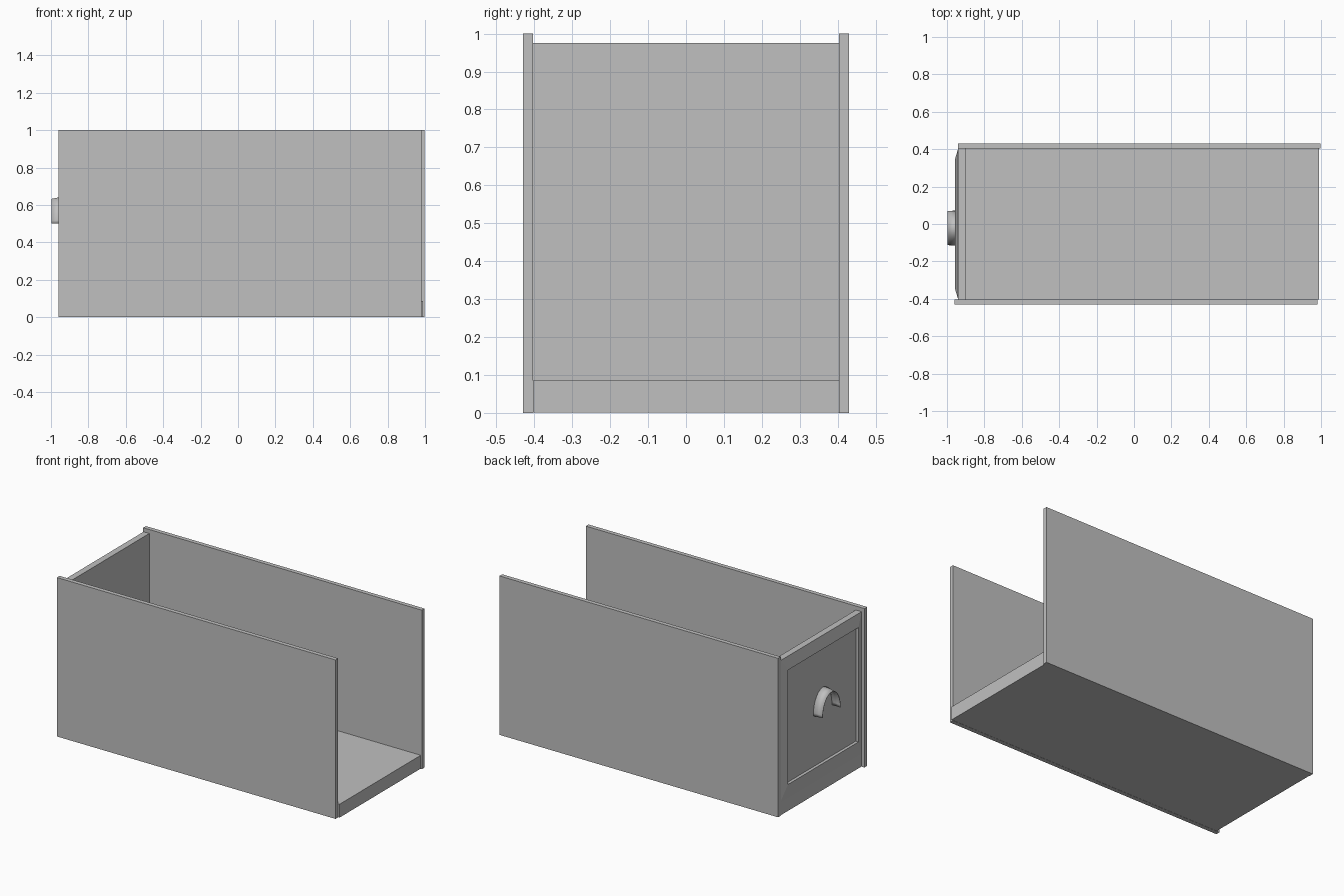
import bpy
import bmesh
import math

if "Cube" in bpy.data.objects:
    bpy.data.objects.remove(bpy.data.objects["Cube"], do_unlink=True)

grey = bpy.data.materials.new("plain_grey")
grey.use_nodes = True
colour = (0.53, 0.53, 0.53, 1)
grey.diffuse_color = colour
grey.node_tree.nodes["Principled BSDF"].inputs["Base Color"].default_value = colour


def finish(name, bm):
    bmesh.ops.recalc_face_normals(bm, faces=bm.faces)
    mesh = bpy.data.meshes.new(name)
    bm.to_mesh(mesh)
    bm.free()
    mesh.materials.append(grey)
    obj = bpy.data.objects.new(name, mesh)
    bpy.context.collection.objects.link(obj)
    return obj


def box(name, x, y, z):
    bm = bmesh.new()
    bmesh.ops.create_cube(bm, size=1)
    for v in bm.verts:
        v.co = [lo + (c + 0.5) * (hi - lo) for c, (lo, hi) in zip(v.co, (x, y, z))]
    return finish(name, bm)


# Side boards, slightly staggered along the length
box("left_side_board", (-0.942, 0.998), (0.403, 0.43), (0, 1))
box("right_side_board", (-0.96, 0.98), (-0.43, -0.403), (0, 1))

# Floor
box("floor_board", (-0.94, 0.99), (-0.403, 0.403), (0.001, 0.085))

# End panel: sloped border rising to a lip, then a sunken field
OUTER = (0.403, 0.085, 0.975)
INNER = (0.35, 0.18, 0.90)
bm = bmesh.new()
rings = []
for x, (w, low, high) in ((-0.90, OUTER), (-0.94, OUTER), (-0.956, INNER), (-0.937, INNER)):
    corners = ((-w, low), (w, low), (w, high), (-w, high))
    rings.append([bm.verts.new((x, y, z)) for y, z in corners])
for a, b in zip(rings, rings[1:]):
    for i in range(4):
        j = (i + 1) % 4
        bm.faces.new((a[i], a[j], b[j], b[i]))
bm.faces.new(rings[0])
bm.faces.new(rings[-1])
finish("end_panel", bm)

# Handle: a thin half-round strip, tapering slightly outwards
STEPS = 24
bm = bmesh.new()
strips = []
for x, radius, height in ((-0.936, 0.093, 0.143), (-0.998, 0.089, 0.13)):
    arc = [math.pi * i / STEPS for i in range(STEPS + 1)]
    strips.append([bm.verts.new((x, -0.022 + radius * math.cos(t), 0.5 + height * math.sin(t)))
                   for t in arc])
a, b = strips
for i in range(STEPS):
    bm.faces.new((a[i], a[i + 1], b[i + 1], b[i]))
handle = finish("handle", bm)
shell = handle.modifiers.new("thickness", "SOLIDIFY")
shell.thickness = 0.004
shell.offset = 0
bpy.ops.object.select_all(action="DESELECT")
handle.select_set(True)
bpy.context.view_layer.objects.active = handle
bpy.ops.object.shade_smooth_by_angle(angle=math.radians(40))
